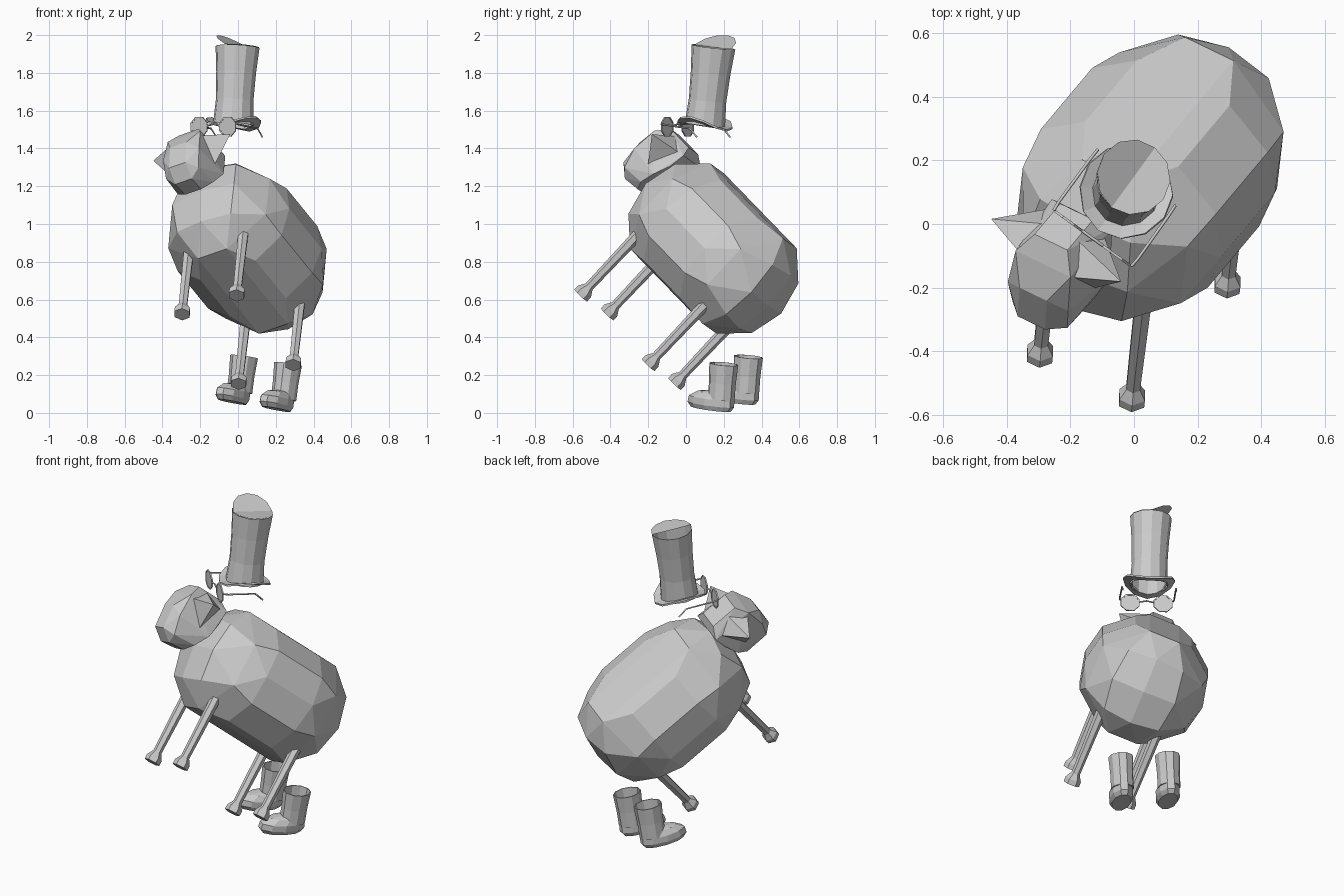
import bpy, bmesh, math
from mathutils import Vector, Matrix

if "Cube" in bpy.data.objects:
    bpy.data.objects.remove(bpy.data.objects["Cube"])

GREY = bpy.data.materials.new("plain grey")
GREY.diffuse_color = (0.6, 0.6, 0.6, 1)
GREY.use_nodes = True
GREY.node_tree.nodes["Principled BSDF"].inputs["Base Color"].default_value = GREY.diffuse_color


def frame(origin, x, y):
    """Matrix from an origin, an x axis and a rough y axis."""
    x = Vector(x).normalized()
    z = x.cross(Vector(y)).normalized()
    m = Matrix((x, z.cross(x), z)).transposed().to_4x4()
    m.translation = Vector(origin)
    return m


def finish(bm, name, m, thickness=0):
    bmesh.ops.recalc_face_normals(bm, faces=bm.faces)
    me = bpy.data.meshes.new(name)
    bm.to_mesh(me)
    bm.free()
    me.transform(m)
    me.materials.append(GREY)
    ob = bpy.data.objects.new(name, me)
    bpy.context.collection.objects.link(ob)
    if thickness:
        mod = ob.modifiers.new("wall", "SOLIDIFY")
        mod.thickness = thickness
    return ob


def hull(name, m, points):
    """Faceted solid wrapped round a set of points."""
    bm = bmesh.new()
    for p in sorted(set(points)):
        bm.verts.new(p)
    bmesh.ops.convex_hull(bm, input=bm.verts)
    bmesh.ops.delete(bm, geom=[v for v in bm.verts if not v.link_faces], context="VERTS")
    bmesh.ops.dissolve_limit(bm, angle_limit=math.radians(6), verts=bm.verts, edges=bm.edges)
    return finish(bm, name, m)


def loft(name, m, rings, start=True, end=True, thickness=0):
    """Skin a list of equal rings; a one-point ring makes a tip."""
    bm = bmesh.new()
    rows = [[bm.verts.new(p) for p in r] for r in rings]
    for a, b in zip(rows, rows[1:]):
        n = max(len(a), len(b))
        for i in range(n):
            j = (i + 1) % n
            quad = [a[i % len(a)], a[j % len(a)], b[j % len(b)], b[i % len(b)]]
            bm.faces.new(list(dict.fromkeys(quad)))
    for row, cap in ((rows[0], start), (rows[-1], end)):
        if cap and len(row) > 2:
            bm.faces.new(row)
    return finish(bm, name, m, thickness)


def oval(n, rx, ry, z, cx=0, cy=0, turn=0.0):
    return [(cx + rx * math.cos(math.tau * (i + turn) / n),
             cy + ry * math.sin(math.tau * (i + turn) / n), z) for i in range(n)]


def bar(name, points, r):
    """Thin four-sided rod along a path."""
    cu = bpy.data.curves.new(name, "CURVE")
    cu.dimensions = "3D"
    cu.bevel_depth = r
    cu.bevel_resolution = 0
    cu.use_fill_caps = True
    sp = cu.splines.new("POLY")
    sp.points.add(len(points) - 1)
    for p, co in zip(sp.points, points):
        p.co = (*co, 1)
    cu.materials.append(GREY)
    bpy.context.collection.objects.link(bpy.data.objects.new(name, cu))


# Animal frame: x is its side, y runs to its tail, z is its back
SHEEP = frame((0.05, 0.145, 0.87), (0.86, -0.415, 0.297), (0.489, 0.607, -0.624))

# Woolly body: one eighth of the corners, mirrored three ways
eighth = [(0, 0.49, 0), (0.19, 0.465, 0), (0, 0.46, 0.195), (0.165, 0.43, 0.18),
          (0.088, 0.32, 0.311), (0.3, 0.3, 0.13), (0.17, 0.16, 0.295),
          (0.32, 0.16, 0.17), (0.357, 0.17, 0), (0.06, 0.16, 0.318)]
SIGNS = (-1, 1)
hull("body", SHEEP, [(a * x, b * y, c * z) for x, y, z in eighth
                     for a in SIGNS for b in SIGNS for c in SIGNS])

# Legs with flared hooves
for sx, side in ((-1, "left"), (1, "right")):
    for sy, end in ((-1, "front"), (1, "back")):
        steps = [(-0.665, 0.046), (-0.635, 0.046), (-0.6, 0.025), (-0.2, 0.03)]
        loft(f"{end}_{side}_leg", SHEEP,
             [oval(6, r, r, z, sx * 0.168, sy * 0.297) for z, r in steps])

# Head, hanging muzzle down, wider at the jaw
head = [(0.06, -0.66, 0.285), (0.06, -0.5, 0.285), (0.1, -0.7, 0.22), (0.11, -0.46, 0.24),
        (0.05, -0.745, 0.12), (0.11, -0.71, 0.08), (0.14, -0.5, 0.06), (0.12, -0.47, 0.15),
        (0.05, -0.735, -0.02), (0.1, -0.68, -0.03), (0.11, -0.54, -0.02),
        (0.05, -0.66, -0.075), (0.05, -0.56, -0.065)]
hull("head", SHEEP, [(s * x, y, z) for x, y, z in head for s in SIGNS])

# Broad pointed ears growing out of the whole side of the head
for s, side in ((-1, "left"), (1, "right")):
    base = [(s * 0.06, -0.7, 0.2), (s * 0.05, -0.6, 0.285),
            (s * 0.06, -0.46, 0.24), (s * 0.10, -0.56, 0.04)]
    loft(f"{side}_ear", SHEEP, [base, [(s * 0.237, -0.617, 0.21)]])

# Top hat: crown, curled brim and a lid with one half raised
HAT = frame((-0.025, 0.1, 1.525), (0.81, -0.585, 0.02), (0.585, 0.8, -0.12))
crown = [(0, 0.108), (0.13, 0.1), (0.28, 0.106), (0.415, 0.117)]
loft("hat_crown", HAT, [oval(12, r, r, z) for z, r in crown], False, False, 0.003)


def curl(ring):
    return [(x, y, z + 1.8 * x * x - 0.6 * y * y) for x, y, z in ring]


loft("hat_brim", HAT, [curl(oval(12, r, r, -0.005)) for r in (0.1, 0.148)], False, False, 0.01)

bm = bmesh.new()
rim = oval(12, 0.117, 0.117, 0.418)
for s in SIGNS:
    part = [p for p in rim if s * p[0] > -1e-4]
    part.sort(key=lambda p: math.atan2(p[1], s * p[0]))
    bm.faces.new([bm.verts.new((x, y, z + (0.53 * -x if x < 0 else 0))) for x, y, z in part])
finish(bm, "hat_lid", HAT)

# Spectacles: thin discs with rims, a bridge and bent arms
GLASSES = frame((-0.13, -0.045, 1.515), (0.81, -0.585, 0), (0, 0, 1))
for s, side in ((-1, "left"), (1, "right")):
    loft(f"{side}_lens", GLASSES, [oval(8, 0.05, 0.05, z, s * 0.093, 0, 0.5) for z in (-0.002, 0.002)])
    ring = [oval(8, r, r, z, s * 0.093, 0, 0.5)
            for r, z in ((0.049, -0.004), (0.057, -0.004), (0.057, 0.004), (0.049, 0.004), (0.049, -0.004))]
    loft(f"{side}_rim", GLASSES, ring, False, False)
    arm = [(s * 0.15, 0.015, 0), (s * 0.153, 0.01, -0.03), (s * 0.152, -0.01, -0.19), (s * 0.15, -0.055, -0.235)]
    bar(f"{side}_glasses_arm", [GLASSES @ Vector(p) for p in arm], 0.005)
bar("glasses_bridge", [GLASSES @ Vector(p) for p in ((-0.04, 0.005, 0), (0, 0.014, 0), (0.04, 0.005, 0))], 0.005)

# Rubber boots: open shaft over a rounded foot, toe toward -y
for name, spot in (("left_boot", (0.0, 0.312, 0.05)), ("right_boot", (0.233, 0.182, 0.012))):
    boot = frame(spot, (0.84, -0.53, -0.07), (0.53, 0.84, -0.13))
    foot = [(0, 0.055, 0.12, -0.06), (0.025, 0.068, 0.14, -0.062), (0.06, 0.068, 0.136, -0.06),
            (0.09, 0.052, 0.105, -0.04), (0.1, 0.04, 0.07, -0.01)]
    loft(name + "_foot", boot, [oval(10, w, l, z, 0, y) for z, w, l, y in foot])
    shaft = [(0.06, 0.065, 0.075), (0.15, 0.065, 0.075), (0.25, 0.071, 0.081)]
    loft(name + "_shaft", boot, [oval(10, w, l, z) for z, w, l in shaft], True, False, 0.006)
